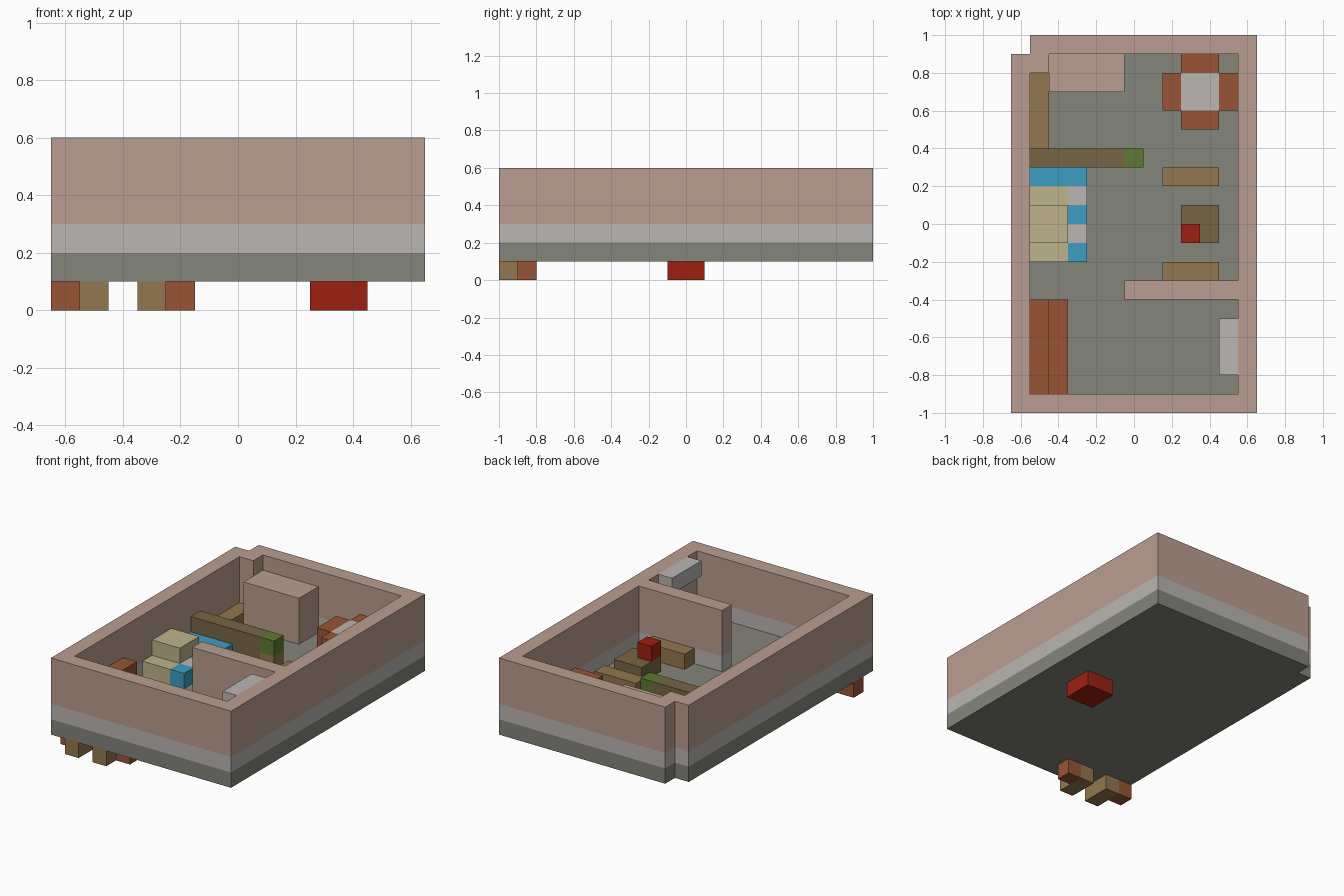
import bpy, bmesh

if "Cube" in bpy.data.objects:
    bpy.data.objects.remove(bpy.data.objects["Cube"])


def material(name, hex_code):
    srgb = [int(hex_code[i:i + 2], 16) / 255 for i in (0, 2, 4)]
    rgba = [c / 12.92 if c <= 0.04045 else ((c + 0.055) / 1.055) ** 2.4 for c in srgb] + [1.0]
    mat = bpy.data.materials.new(name)
    mat.use_nodes = True
    mat.diffuse_color = rgba
    mat.node_tree.nodes["Principled BSDF"].inputs["Base Color"].default_value = rgba
    return mat


plaster = material("pink_plaster", "BA9E90")
pale = material("pale_grey", "BAB6B2")
stone = material("stone_grey", "84857B")
rust = material("rust_wood", "985535")
tan = material("tan_wood", "92774E")
walnut = material("dark_wood", "776645")
red = material("red", "9E2010")
blue = material("blue", "3C9EC2")
cream = material("cream", "BDB38B")
green = material("leaf_green", "5E7A32")


def finish(bm, name, mat):
    bmesh.ops.recalc_face_normals(bm, faces=bm.faces)
    mesh = bpy.data.meshes.new(name)
    bm.to_mesh(mesh)
    bm.free()
    mesh.materials.append(mat)
    obj = bpy.data.objects.new(name, mesh)
    bpy.context.collection.objects.link(obj)
    return obj


def box(name, mat, x, y, z):
    """Block spanning the (low, high) ranges on each axis."""
    bm = bmesh.new()
    bmesh.ops.create_cube(bm, size=1)
    for v in bm.verts:
        v.co = [r[0] if c < 0 else r[1] for c, r in zip(v.co, (x, y, z))]
    return finish(bm, name, mat)


def prism(name, mat, outlines, z):
    """Extruded footprint; later outlines are holes in the first."""
    bm = bmesh.new()
    edges = []
    for outline in outlines:
        verts = [bm.verts.new((px, py, z[0])) for px, py in outline]
        edges += [bm.edges.new((a, b)) for a, b in zip(verts, verts[1:] + verts[:1])]
    bmesh.ops.triangle_fill(bm, edges=edges, use_beauty=True, normal=(0, 0, 1))
    top = bmesh.ops.extrude_face_region(bm, geom=bm.faces[:])["geom"]
    moved = [g for g in top if isinstance(g, bmesh.types.BMVert)]
    bmesh.ops.translate(bm, verts=moved, vec=(0, 0, z[1] - z[0]))
    return finish(bm, name, mat)


# House shell: slab, baseboard course and upper walls with one partition
outer = [(-.65, -1), (.65, -1), (.65, 1), (-.55, 1), (-.55, .9), (-.65, .9)]
room = [(-.55, -.9), (.55, -.9), (.55, -.4), (-.05, -.4), (-.05, -.3),
        (.55, -.3), (.55, .9), (-.45, .9), (-.45, .8), (-.55, .8)]
prism("floor_slab", stone, [outer], (.1, .2))
prism("wall_base", pale, [outer, room], (.2, .3))
prism("upper_walls", plaster, [outer, room], (.3, .6))

LOW, TALL, UPPER, UNDER = (.2, .3), (.2, .4), (.3, .4), (0, .1)

# Back-left corner: cabinet, side desk and counter with a plant
box("cabinet", plaster, (-.45, -.05), (.7, .9), (.2, .5))
box("side_desk", tan, (-.55, -.45), (.4, .8), LOW)
box("counter", walnut, (-.55, -.05), (.3, .4), TALL)
box("plant_pot", tan, (-.05, .05), (.3, .4), LOW)
box("plant", green, (-.05, .05), (.3, .4), UPPER)

# Bed with a raised middle and a striped edge
box("bed", cream, (-.55, -.35), (-.2, .2), LOW)
box("bed_middle", cream, (-.55, -.35), (-.1, .1), UPPER)
box("bed_head", blue, (-.55, -.25), (.2, .3), LOW)
for i in range(4):
    y = -.2 + i * .1
    box("bed_stripe", pale if i % 2 else blue, (-.35, -.25), (y, y + .1), LOW)

# Front room: sofa and wall unit
box("sofa_back", rust, (-.55, -.45), (-.9, -.4), TALL)
box("sofa_seat", rust, (-.45, -.35), (-.9, -.4), LOW)
box("wall_unit", pale, (.45, .55), (-.8, -.5), (.5, .6))

# Dining table with four seats
box("dining_table", pale, (.25, .45), (.6, .8), TALL)
for lo in (.15, .45):
    box("side_seat", rust, (lo, lo + .1), (.6, .8), TALL)
for lo in (.5, .8):
    box("end_seat", rust, (.25, .45), (lo, lo + .1), TALL)

# Low table between two benches
for lo in (-.3, .2):
    box("bench", tan, (.15, .45), (lo, lo + .1), LOW)
box("low_table", walnut, (.25, .45), (-.1, .1), LOW)
box("red_ornament", red, (.25, .35), (-.1, 0), UPPER)

# Blocks under the slab
box("red_underblock", red, (.25, .45), (-.1, .1), UNDER)
for side in (-1, 1):
    for name, mat, near, far, y in (("inner_foot", tan, .05, .15, (-1, -.8)),
                                    ("outer_foot", rust, .15, .25, (-.9, -.8))):
        xs = sorted((-.4 + side * near, -.4 + side * far))
        box(name, mat, xs, y, UNDER)
